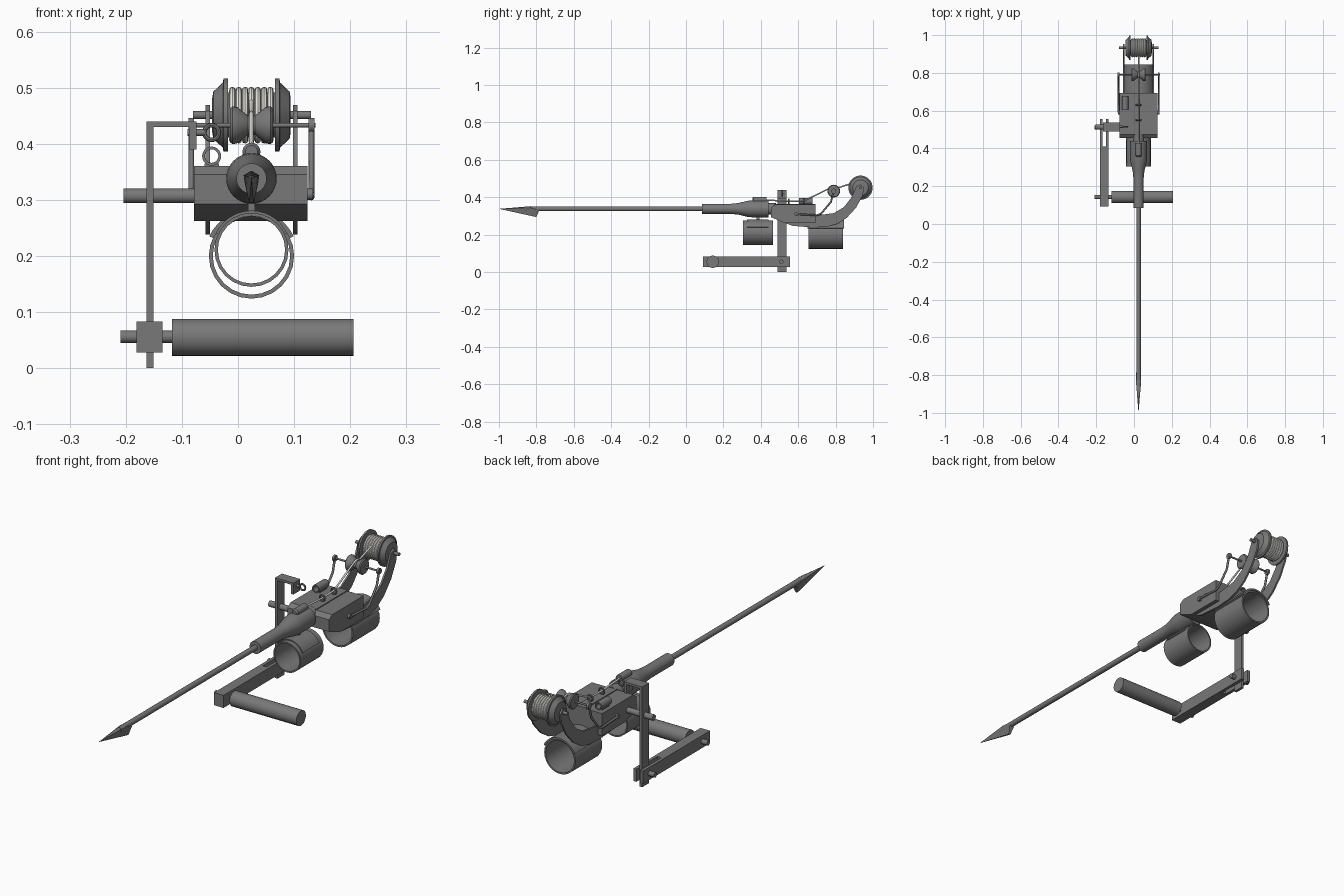
import bpy, bmesh, math
from mathutils import Vector

cube = bpy.data.objects.get("Cube")
if cube:
    bpy.data.objects.remove(cube, do_unlink=True)


def material(name, rgb):
    m = bpy.data.materials.new(name)
    m.use_nodes = True
    m.diffuse_color = (*rgb, 1)
    m.node_tree.nodes["Principled BSDF"].inputs["Base Color"].default_value = (*rgb, 1)
    return m


METAL = material("gunmetal grey", (0.19, 0.19, 0.19))
ROPE = material("pale rope", (0.78, 0.77, 0.73))
CX = 0.024   # centre plane of the launcher
BZ = 0.338   # barrel height


def finish(name, bm, mat=METAL):
    bmesh.ops.remove_doubles(bm, verts=bm.verts, dist=1e-5)
    bmesh.ops.recalc_face_normals(bm, faces=bm.faces)
    me = bpy.data.meshes.new(name)
    bm.to_mesh(me)
    bm.free()
    me.materials.append(mat)
    ob = bpy.data.objects.new(name, me)
    bpy.context.collection.objects.link(ob)
    bpy.ops.object.select_all(action='DESELECT')
    ob.select_set(True)
    bpy.context.view_layer.objects.active = ob
    bpy.ops.object.shade_smooth_by_angle(angle=math.radians(32))
    return ob


def plate(name, points, x0, x1):
    """Side outline of (y, z) points extruded across x."""
    bm = bmesh.new()
    face = bm.faces.new([bm.verts.new((x0, y, z)) for y, z in points])
    ext = bmesh.ops.extrude_face_region(bm, geom=[face])
    moved = [g for g in ext["geom"] if isinstance(g, bmesh.types.BMVert)]
    bmesh.ops.translate(bm, verts=moved, vec=(x1 - x0, 0, 0))
    return finish(name, bm)


def box(name, x, y, z):
    return plate(name, [(y[0], z[0]), (y[1], z[0]), (y[1], z[1]), (y[0], z[1])], *x)


def lathe(name, axis, centre, profile, steps=32, closed=False, arc=360, start=0, mat=METAL):
    """Turn (position along axis, radius) points about the x or y axis."""
    bm = bmesh.new()
    c = Vector(centre)
    d = Vector((1, 0, 0)) if axis == "x" else Vector((0, 1, 0))
    side = Vector((0, 1, 0)) if axis == "x" else Vector((1, 0, 0))
    a0 = math.radians(start)
    out = side * math.cos(a0) + Vector((0, 0, 1)) * math.sin(a0)
    vs = [bm.verts.new(c + d * t + out * r) for t, r in profile]
    pairs = list(zip(vs, vs[1:])) + ([(vs[-1], vs[0])] if closed else [])
    edges = [bm.edges.new(p) for p in pairs]
    spin_axis = d if axis == "x" else -d
    bmesh.ops.spin(bm, geom=vs + edges, cent=c, axis=spin_axis,
                   angle=math.radians(arc), steps=steps)
    if arc < 360:
        bmesh.ops.holes_fill(bm, edges=[e for e in bm.edges if e.is_boundary], sides=4)
    return finish(name, bm, mat)


def rod(name, axis, centre, a, b, r, steps=20):
    return lathe(name, axis, centre, [(a, 0), (a, r), (b, r), (b, 0)], steps)


def shell(name, centre, y0, y1, r, thick, **kw):
    return lathe(name, "y", centre, [(y0, r), (y1, r), (y1, r - thick), (y0, r - thick)],
                 closed=True, **kw)


def wire(name, points, r, mat=METAL):
    cu = bpy.data.curves.new(name, 'CURVE')
    cu.dimensions = '3D'
    cu.bevel_depth = r
    cu.bevel_resolution = 2
    cu.use_fill_caps = True
    sp = cu.splines.new('POLY')
    sp.points.add(len(points) - 1)
    for p, co in zip(sp.points, points):
        p.co = (*co, 1)
    cu.materials.append(mat)
    ob = bpy.data.objects.new(name, cu)
    bpy.context.collection.objects.link(ob)
    return ob


def ring(name, axis, centre, big, small, mat=METAL):
    circle = [(small * math.cos(i * math.pi / 4), big + small * math.sin(i * math.pi / 4))
              for i in range(8)]
    return lathe(name, axis, centre, circle, 28, closed=True, mat=mat)


# Harpoon: shaft and barbed head
rod("harpoon_shaft", "y", (CX, 0, BZ), -0.86, 0.1, 0.012, 16)
bm = bmesh.new()
for co in [(CX, -1, BZ), (CX - 0.014, -0.83, BZ + 0.006), (CX + 0.014, -0.83, BZ + 0.006),
           (CX, -0.83, BZ + 0.014), (CX - 0.004, -0.8, 0.294), (CX + 0.004, -0.8, 0.294),
           (CX - 0.012, -0.785, BZ - 0.008), (CX + 0.012, -0.785, BZ - 0.008)]:
    bm.verts.new(co)
bmesh.ops.convex_hull(bm, input=bm.verts)
finish("harpoon_head", bm)

# Barrel with flared breech
lathe("barrel", "y", (CX, 0, BZ),
      [(0.085, 0), (0.085, 0.027), (0.24, 0.027), (0.28, 0.031), (0.33, 0.043),
       (0.35, 0.045), (0.44, 0.045), (0.44, 0.03), (0.48, 0.03), (0.48, 0)])
lathe("barrel_top_lug", "y", (CX, 0, 0.386),
      [(0.355, 0), (0.355, 0.011), (0.362, 0.016), (0.43, 0.016), (0.43, 0)], 20)

# Body with chamfered nose and top rail
plate("body", [(0.455, 0.293), (0.53, 0.262), (0.693, 0.262), (0.693, 0.36),
               (0.475, 0.36), (0.455, 0.345)], -0.078, 0.124)
box("top_rail", (0.001, 0.047), (0.474, 0.693), (0.355, 0.364))
for y in (0.55, 0.63):
    ring("rope_guide", "y", (CX, y, 0.378), 0.012, 0.004)
rod("cocking_shaft", "x", (0, 0.513, 0.307), -0.204, -0.07, 0.013)

# Sight tube and eyepiece
shell("sight_tube", (-0.047, 0, 0.378), 0.605, 0.675, 0.017, 0.005, steps=20)
box("sight_foot", (-0.06, -0.034), (0.615, 0.665), (0.355, 0.365))
ring("sight_ring", "y", (-0.047, 0.515, 0.42), 0.013, 0.004)
rod("sight_pin", "x", (0, 0.515, 0.42), -0.09, -0.06, 0.006, 12)

# Curved rear arms carrying the reel
arm = [(0.53, 0.262), (0.57, 0.247), (0.68, 0.238), (0.76, 0.243), (0.81, 0.258),
       (0.86, 0.29), (0.91, 0.345), (0.945, 0.41), (0.952, 0.45), (0.934, 0.469),
       (0.91, 0.458), (0.885, 0.4), (0.845, 0.348), (0.79, 0.315), (0.69, 0.302), (0.6, 0.3)]
for side, x in (("right", -0.054), ("left", 0.102)):
    plate(side + "_rear_arm", arm, x - 0.004, x + 0.004)

# Reel: axle, drum, flanges and coiled rope
RY, RZ = 0.933, 0.451
rod("reel_axle", "x", (0, RY, RZ), -0.08, 0.13, 0.007)
rod("reel_drum", "x", (CX, RY, RZ), -0.045, 0.045, 0.04)
for side, s in (("right", -1), ("left", 1)):
    lathe(side + "_reel_flange", "x", (CX, RY, RZ),
          [(s * t, r) for t, r in ((0.042, 0), (0.042, 0.065), (0.05, 0.065),
                                   (0.051, 0.058), (0.068, 0.042), (0.07, 0.03), (0.07, 0))])
for i in range(7):
    ring("rope_coil", "x", (CX - 0.034 + i * 0.0113, RY, RZ), 0.045, 0.0056, ROPE)

# Waisted pulley on bent side rods
PY, PZ = 0.79, 0.433
lathe("pulley", "x", (CX, PY, PZ),
      [(-0.038, 0), (-0.038, 0.03), (-0.034, 0.034), (-0.025, 0.032), (-0.006, 0.017),
       (0.006, 0.017), (0.025, 0.032), (0.034, 0.034), (0.038, 0.03), (0.038, 0)])
rod("pulley_axle", "x", (0, PY, PZ), -0.088, 0.138, 0.004, 12)
for side, x, inner in (("right", -0.083, -0.07), ("left", 0.131, 0.115)):
    wire(side + "_pulley_rod", [(x, 0.59, 0.31), (x, 0.7, 0.304), (x, 0.722, 0.312),
                                (x, 0.775, 0.375), (x, PY, PZ)], 0.005)
    rod(side + "_rod_pivot", "x", (0, 0.59, 0.31), min(x, inner) - 0.003, max(x, inner) + 0.003, 0.01)
    rod(side + "_rod_eye", "x", (0, PY, PZ), x - 0.005, x + 0.005, 0.013)

# Running rope
wire("running_rope", [(CX, 0.42, 0.386), (CX, 0.55, 0.378), (CX, 0.63, 0.38),
                      (CX, 0.775, 0.452), (CX, PY, 0.455), (CX, 0.81, 0.45),
                      (CX, 0.89, 0.475)], 0.004, ROPE)

# Hollow grip cuffs with saddles
shell("rear_cuff", (CX, 0, 0.2), 0.655, 0.84, 0.076, 0.007, steps=24)
shell("rear_saddle", (CX, 0, 0.2), 0.65, 0.845, 0.083, 0.008, steps=14, arc=130, start=25)
shell("front_cuff", (CX, 0, 0.211), 0.305, 0.465, 0.066, 0.006, steps=24)
shell("front_saddle", (CX, 0, 0.211), 0.325, 0.44, 0.07, 0.005, steps=14, arc=130, start=25)
box("front_cuff_post", (CX - 0.006, CX + 0.006), (0.378, 0.392), (0.272, 0.31))

# Hooked side bracket
box("bracket_upright", (-0.163, -0.151), (0.49, 0.537), (0, 0.44))
box("bracket_top", (-0.163, -0.074), (0.49, 0.537), (0.43, 0.44))
box("bracket_tab", (-0.087, -0.074), (0.49, 0.537), (0.39, 0.44))

# Forked swing arm and hand grip
box("swing_arm", (-0.181, -0.135), (0.092, 0.41), (0.028, 0.083))
for side, x in (("outer", -0.181), ("inner", -0.149)):
    box(side + "_fork_prong", (x, x + 0.014), (0.405, 0.557), (0.028, 0.083))
for name, y in (("fork_pin", 0.51), ("grip_pin", 0.143)):
    rod(name, "x", (0, y, 0.056), -0.209, -0.115, 0.011)
rod("hand_grip", "x", (0, 0.143, 0.055), -0.118, 0.206, 0.033, 32)
